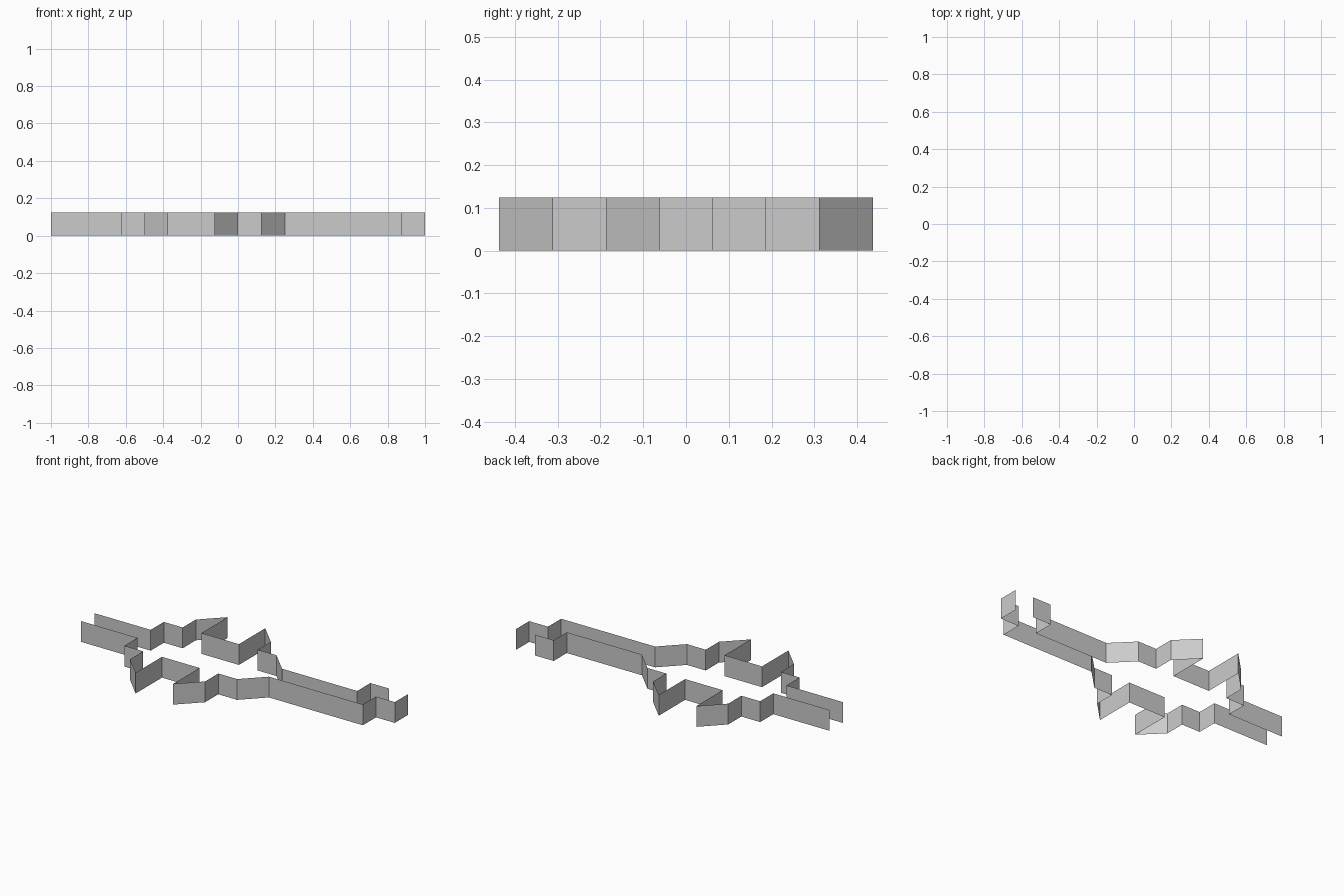
import bpy, bmesh

if "Cube" in bpy.data.objects:
    bpy.data.objects.remove(bpy.data.objects["Cube"])

U = 0.0625   # grid step of the plan
HEIGHT = 0.125


def wall(name, path):
    """Extrude an open plan path (in grid steps) into a thin upright sheet."""
    bm = bmesh.new()
    verts = [bm.verts.new((x * U, y * U, 0)) for x, y in path]
    edges = [bm.edges.new(pair) for pair in zip(verts, verts[1:])]
    res = bmesh.ops.extrude_edge_only(bm, edges=edges)
    top = [g for g in res["geom"] if isinstance(g, bmesh.types.BMVert)]
    bmesh.ops.translate(bm, verts=top, vec=(0, 0, HEIGHT))
    bmesh.ops.recalc_face_normals(bm, faces=bm.faces)
    mesh = bpy.data.meshes.new(name)
    bm.to_mesh(mesh)
    bm.free()
    obj = bpy.data.objects.new(name, mesh)
    bpy.context.collection.objects.link(obj)
    return obj


# Shared zigzag outline, front half: entry passage, stepped chamber, exit
chamber = [(-16, -1), (-10, -1), (-10, -3), (-8, -3), (-8, -5), (-6, -7),
           (-6, -3), (-2, -3), (-2, -7), (0, -5), (0, -3), (2, -3), (4, -1)]

# Front wall, with the outer side of the stepped exit
wall("front_wall", chamber + [(14, -1), (14, 1), (16, 1), (16, 3)])

# Back wall: mirrored chamber, with the inner side of the exit
wall("back_wall", [(x, -y) for x, y in chamber] + [(12, 1), (12, 3), (14, 3)])
